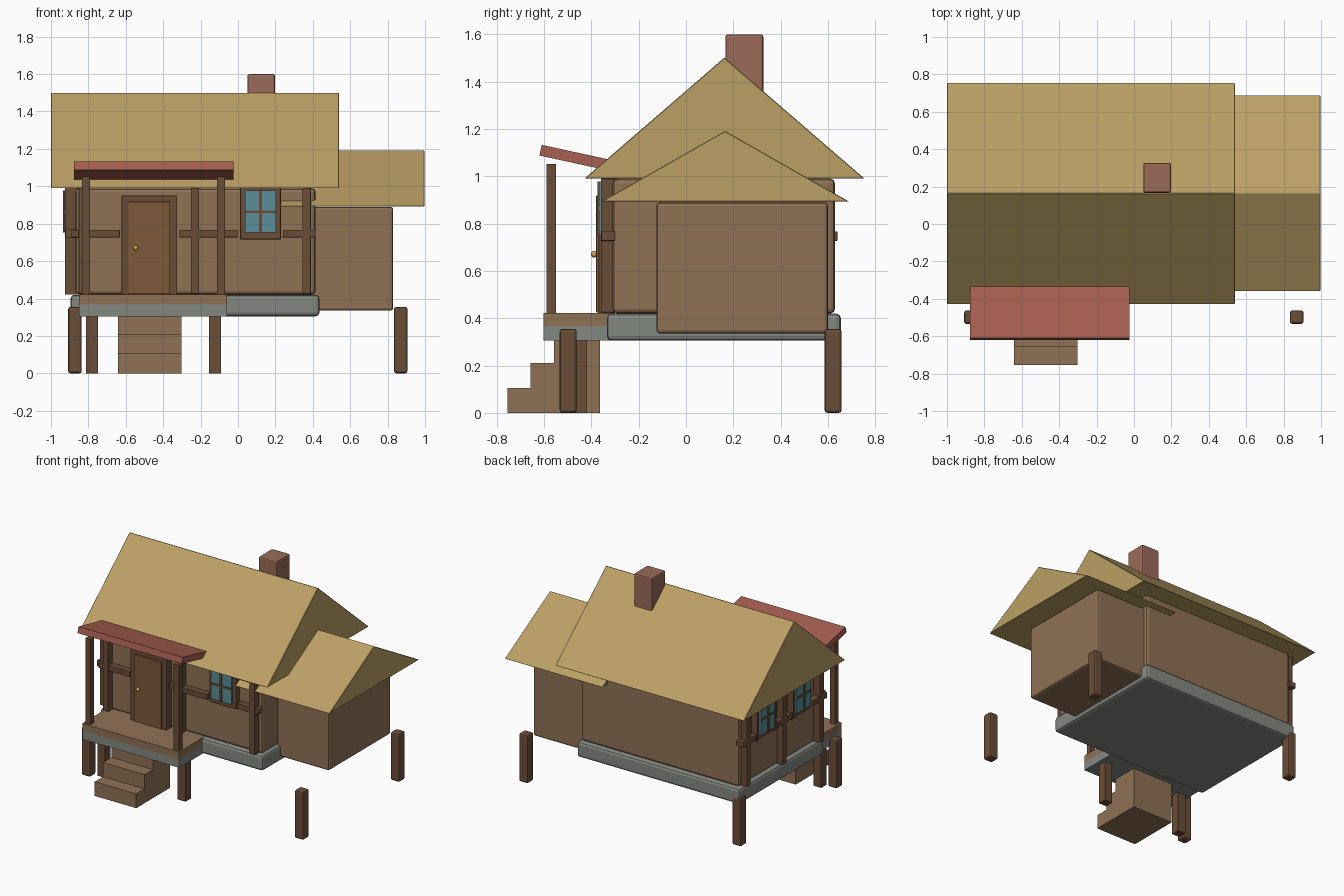
import bpy, bmesh, math
from mathutils import Matrix, Vector

if "Cube" in bpy.data.objects:
    bpy.data.objects.remove(bpy.data.objects["Cube"])


def material(name, rgb):
    m = bpy.data.materials.new(name)
    m.diffuse_color = (*rgb, 1)
    m.use_nodes = True
    m.node_tree.nodes["Principled BSDF"].inputs["Base Color"].default_value = m.diffuse_color
    return m


THATCH = material("thatch", (0.50, 0.35, 0.13))
WALL = material("wall", (0.28, 0.165, 0.09))
TIMBER = material("timber", (0.145, 0.075, 0.04))
STONE = material("stone", (0.23, 0.25, 0.22))
RED = material("red_roof", (0.38, 0.115, 0.08))
BRICK = material("brick", (0.33, 0.145, 0.10))
GLASS = material("glass", (0.10, 0.27, 0.32))
DOOR = material("door_wood", (0.21, 0.10, 0.042))
BRASS = material("brass", (0.6, 0.38, 0.08))


def finish(name, bm, mat, bevel=0.0, segments=2):
    if bevel:
        bmesh.ops.bevel(bm, geom=bm.edges[:], offset=bevel, segments=segments,
                        profile=0.5, affect='EDGES')
    bmesh.ops.recalc_face_normals(bm, faces=bm.faces[:])
    mesh = bpy.data.meshes.new(name)
    bm.to_mesh(mesh)
    bm.free()
    mesh.materials.append(mat)
    ob = bpy.data.objects.new(name, mesh)
    bpy.context.collection.objects.link(ob)
    return ob


def box(name, x, y, z, mat, bevel=0.0, frame=None):
    """Box from (min, max) ranges, optionally moved by a frame matrix."""
    bm = bmesh.new()
    size = [r[1] - r[0] for r in (x, y, z)]
    mid = Vector([(r[0] + r[1]) / 2 for r in (x, y, z)])
    bmesh.ops.create_cube(bm, size=1, matrix=Matrix.Translation(mid) @ Matrix.Diagonal((*size, 1)))
    if frame:
        bm.transform(frame)
    return finish(name, bm, mat, bevel)


def gable(name, x, y, z):
    """Solid triangular roof with its ridge along x."""
    bm = bmesh.new()
    profile = [(y[0], z[0]), (y[1], z[0]), ((y[0] + y[1]) / 2, z[1])]
    face = bm.faces.new([bm.verts.new((x[0], a, b)) for a, b in profile])
    ext = bmesh.ops.extrude_face_region(bm, geom=[face])
    verts = [g for g in ext["geom"] if isinstance(g, bmesh.types.BMVert)]
    bmesh.ops.translate(bm, verts=verts, vec=(x[1] - x[0], 0, 0))
    return finish(name, bm, THATCH, 0.003, 1)


def window(name, u, frame=None):
    """Four-pane window in the front wall, or elsewhere through a frame matrix."""
    z = 0.865
    box(name + "_frame", (u - 0.11, u + 0.11), (-0.352, -0.29), (z - 0.15, z + 0.15), TIMBER, 0.008, frame)
    box(name + "_glass", (u - 0.083, u + 0.083), (-0.367, -0.33), (z - 0.113, z + 0.113), GLASS, 0, frame)
    box(name + "_mullion", (u - 0.007, u + 0.007), (-0.375, -0.34), (z - 0.113, z + 0.113), TIMBER, 0, frame)
    box(name + "_crossbar", (u - 0.083, u + 0.083), (-0.374, -0.34), (z - 0.007, z + 0.007), TIMBER, 0, frame)


def timbers(name, posts, rails, frame=None):
    for i, u in enumerate(posts):
        box(f"{name}_post_{i}", (u - 0.022, u + 0.022), (-0.36, -0.3), (0.425, 0.99), TIMBER, 0.003, frame)
    for i, r in enumerate(rails):
        box(f"{name}_rail_{i}", r, (-0.358, -0.3), (0.727, 0.767), TIMBER, 0.003, frame)


# Main house and side wing
box("foundation", (-0.895, 0.435), (-0.335, 0.655), (0.305, 0.42), STONE, 0.02)
box("main_walls", (-0.87, 0.415), (-0.31, 0.63), (0.42, 0.99), WALL, 0.02)
box("wing_walls", (0.25, 0.83), (-0.125, 0.6), (0.335, 0.89), WALL, 0.015)
gable("main_roof", (-1.0, 0.54), (-0.43, 0.755), (0.99, 1.502))
gable("wing_roof", (0.2, 0.998), (-0.36, 0.69), (0.893, 1.192))
box("chimney", (0.05, 0.197), (0.167, 0.327), (1.2, 1.6), BRICK, 0.01)

# Corner stilts
for i, x in enumerate((-0.872, 0.87)):
    for j, y in enumerate((-0.498, 0.622)):
        box(f"stilt_{i}{j}", (x - 0.036, x + 0.036), (y - 0.036, y + 0.036), (0, 0.355), TIMBER, 0.012)

# Porch deck, supports, posts and tilted roof
box("porch_base", (-0.85, -0.06), (-0.602, -0.32), (0.305, 0.368), STONE)
box("porch_deck", (-0.85, -0.06), (-0.603, -0.31), (0.368, 0.422), WALL)
for i, (a, b) in enumerate(((-0.78, -0.813), (-0.123, -0.091))):
    box(f"porch_support_{i}", (a - 0.032, a + 0.032), (-0.482, -0.418), (0, 0.31), TIMBER)
    box(f"porch_post_{i}", (b - 0.021, b + 0.021), (-0.59, -0.55), (0.42, 1.052), TIMBER)
tilt = Matrix.Translation((0, -0.61, 1.133)) @ Matrix.Rotation(math.radians(-12.3), 4, 'X')
box("porch_roof", (-0.877, -0.025), (0, 0.33), (-0.046, 0), RED, 0, tilt)

# Steps, each a solid block
for i in range(4):
    y = -0.755 + 0.098 * i
    box(f"step_{i}", (-0.642, -0.303), (y, y + 0.098), (0, min(0.105 * (i + 1), 0.415)), WALL)

# Door with knob
box("door_frame", (-0.622, -0.325), (-0.37, -0.3), (0.42, 0.95), TIMBER, 0.004)
box("door", (-0.585, -0.363), (-0.38, -0.32), (0.424, 0.918), DOOR, 0.003)
knob = bmesh.new()
bmesh.ops.create_uvsphere(knob, u_segments=12, v_segments=8, radius=0.014,
                          matrix=Matrix.Translation((-0.547, -0.388, 0.671)))
for f in knob.faces:
    f.smooth = True
finish("door_knob", knob, BRASS)

# Front wall window and timber framing
window("front_window", 0.12)
timbers("front", (-0.83, -0.23, 0.367),
        ((-0.89, -0.632), (-0.313, -0.002), (0.24, 0.415)))

# Left wall: local u runs along -y, local -y points to -x
left = Matrix.Translation((-0.561, 0, 0)) @ Matrix.Rotation(math.radians(-90), 4, 'Z')
for i, y in enumerate((0.37, -0.05)):
    window(f"left_window_{i}", -y, left)
timbers("left", (-0.58, -0.16, 0.27),
        ((-0.64, -0.49), (-0.25, -0.07), (0.17, 0.33)), left)
